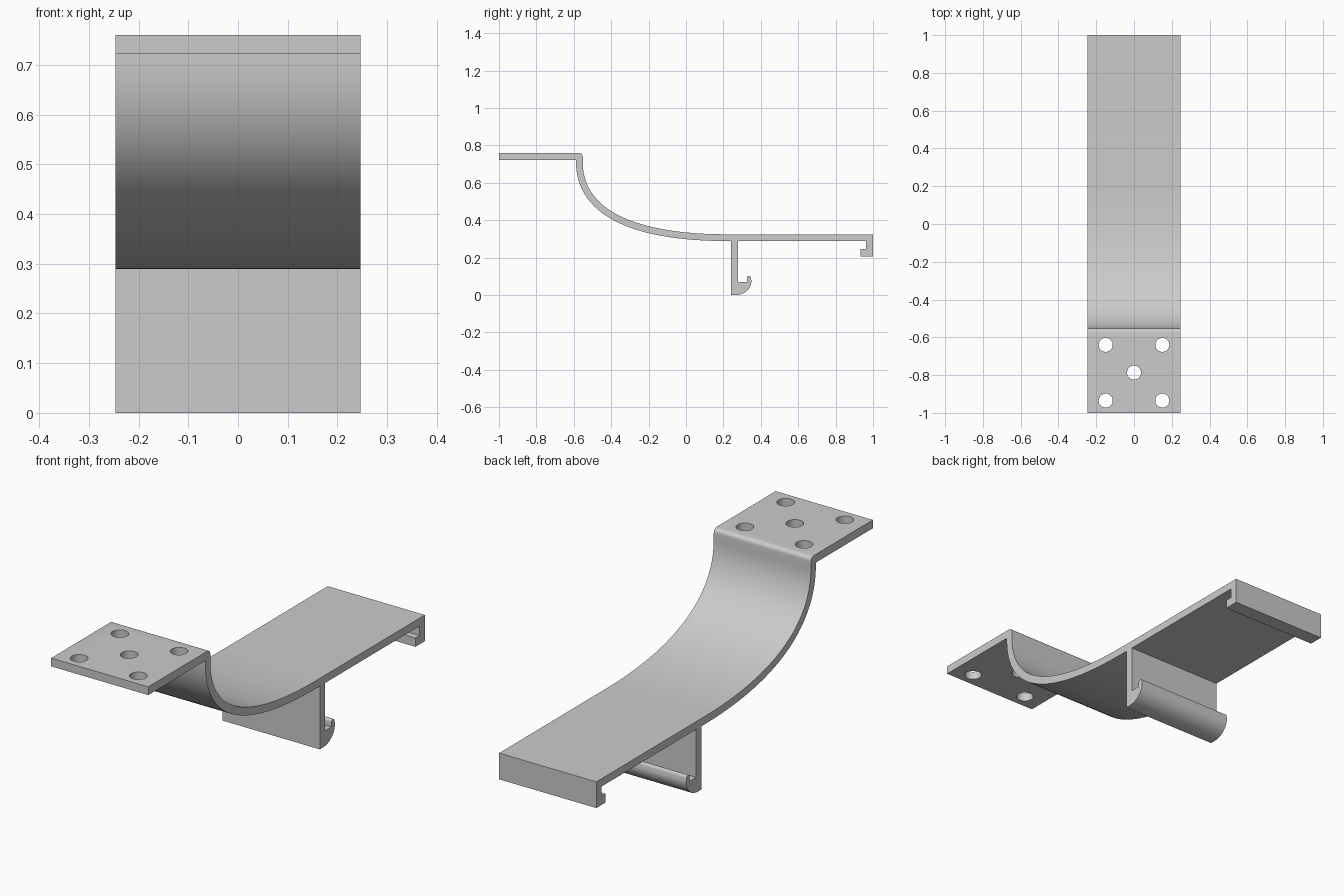
import bpy, bmesh, math
from mathutils import Vector

if "Cube" in bpy.data.objects:
    bpy.data.objects.remove(bpy.data.objects["Cube"], do_unlink=True)

HALF = 0.246    # half width of the strip
THICK = 0.036   # sheet thickness

grey = bpy.data.materials.new("plain grey")
grey.use_nodes = True
colour = (0.6, 0.6, 0.6, 1)
grey.diffuse_color = colour
grey.node_tree.nodes["Principled BSDF"].inputs["Base Color"].default_value = colour


def arc(cy, cz, ry, rz, start, end, n):
    angles = [math.radians(start + (end - start) * i / n) for i in range(n + 1)]
    return [(cy + ry * math.cos(a), cz + rz * math.sin(a)) for a in angles]


def sweep(p0, p1, p2, p3, n):
    """Upper and lower edge of the curved sheet."""
    p0, p1, p2, p3 = map(Vector, (p0, p1, p2, p3))
    upper, lower = [], []
    for i in range(n + 1):
        t = i / n
        s = 1 - t
        p = p0 * s**3 + p1 * 3 * s * s * t + p2 * 3 * s * t * t + p3 * t**3
        d = ((p1 - p0) * s * s + (p2 - p1) * 2 * s * t + (p3 - p2) * t * t).normalized()
        upper.append(tuple(p))
        lower.append(tuple(p + Vector((d.y, -d.x)) * THICK))
    return upper, lower


def add_object(name, bm):
    bmesh.ops.recalc_face_normals(bm, faces=bm.faces)
    mesh = bpy.data.meshes.new(name)
    bm.to_mesh(mesh)
    bm.free()
    mesh.materials.append(grey)
    obj = bpy.data.objects.new(name, mesh)
    bpy.context.collection.objects.link(obj)
    return obj


# Side profile (y, z): mounting plate, curved drop, arm, end lip, hooked leg
upper, lower = sweep((-0.552, 0.71), (-0.552, 0.43), (-0.22, 0.325), (0.22, 0.325), 40)
profile = [(-1, 0.76)]
profile += arc(-0.572, 0.74, 0.02, 0.02, 90, 0, 6)
profile += upper
profile += [(1, 0.325), (1, 0.205), (0.932, 0.205), (0.932, 0.245), (0.963, 0.245), (0.963, 0.289)]
profile += [(0.278, 0.289), (0.278, 0.07), (0.325, 0.07)]
profile += arc(0.336, 0.092, 0.011, 0.01, 180, 0, 8)
profile += arc(0.265, 0.075, 0.085, 0.075, 0, -90, 16)
profile += [(0.24, 0), (0.24, 0.289)]
profile += lower[::-1]
profile += [(-0.588, 0.722), (-1, 0.722)]

bm = bmesh.new()
face = bm.faces.new([bm.verts.new((-HALF, y, z)) for y, z in profile])
extruded = bmesh.ops.extrude_face_region(bm, geom=[face], use_keep_orig=True)
moved = [g for g in extruded["geom"] if isinstance(g, bmesh.types.BMVert)]
bmesh.ops.translate(bm, vec=(2 * HALF, 0, 0), verts=moved)
bracket = add_object("bracket", bm)

# Five screw holes through the mounting plate
bm = bmesh.new()
for x, y in [(-0.15, -0.64), (0.15, -0.64), (0, -0.787), (-0.15, -0.935), (0.15, -0.935)]:
    made = bmesh.ops.create_cone(bm, cap_ends=True, segments=32, radius1=0.037, radius2=0.037, depth=0.2)
    bmesh.ops.translate(bm, vec=(x, y, 0.74), verts=made["verts"])
cutter = add_object("hole_cutter", bm)
cutter.hide_render = True

cut = bracket.modifiers.new("screw holes", 'BOOLEAN')
cut.operation = 'DIFFERENCE'
cut.solver = 'EXACT'
cut.object = cutter

bpy.ops.object.select_all(action='DESELECT')
bracket.select_set(True)
bpy.context.view_layer.objects.active = bracket
bpy.ops.object.modifier_apply(modifier=cut.name)
bpy.data.objects.remove(cutter, do_unlink=True)
bpy.ops.object.shade_smooth_by_angle(angle=math.radians(30))
